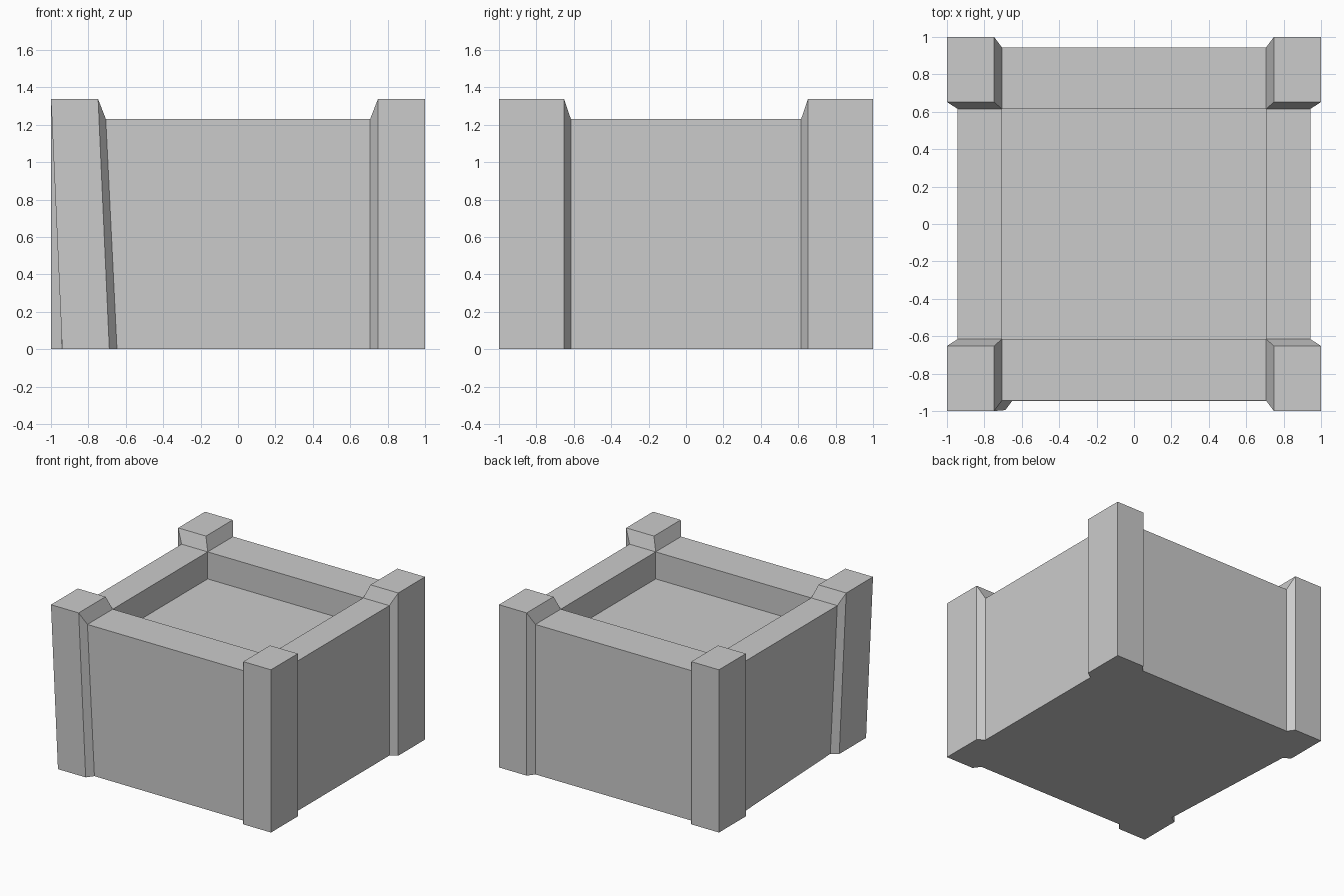
import bpy, bmesh

if "Cube" in bpy.data.objects:
    bpy.data.objects.remove(bpy.data.objects["Cube"])

TOP, RIM, FLOOR = 1.337, 1.232, 1.01
# One corner's plan outline (x, y, top height), counter-clockwise for +x +y
CORNER = [(0.944, 0.616, RIM), (1, 0.652, TOP), (1, 1, TOP),
          (0.748, 1, TOP), (0.707, 0.945, RIM)]
QUADS = [(1, 1), (-1, 1), (-1, -1), (1, -1)]


def make_object(name, bm):
    bmesh.ops.recalc_face_normals(bm, faces=bm.faces)
    mesh = bpy.data.meshes.new(name)
    bm.to_mesh(mesh)
    bm.free()
    obj = bpy.data.objects.new(name, mesh)
    bpy.context.collection.objects.link(obj)
    return obj


bm = bmesh.new()
bottom, top, rims, floor = [], [], [], []

# Corner posts with chamfered flanks and sloped inner shoulders
for sx, sy in QUADS:
    pts = CORNER if sx * sy > 0 else CORNER[::-1]
    # the front left post leans: its foot is shifted inward
    dx, dy = (0.06, 0.005) if (sx, sy) == (-1, -1) else (0, 0)
    bottom += [bm.verts.new((sx * x + dx, sy * y + dy, 0)) for x, y, z in pts]
    t = [bm.verts.new((sx * x, sy * y, z)) for x, y, z in pts]
    peak = bm.verts.new((sx * 0.748, sy * 0.652, TOP))
    rim = bm.verts.new((sx * 0.707, sy * 0.616, RIM))
    bm.faces.new((t[1], t[2], t[3], peak))
    bm.faces.new((t[0], t[1], peak, rim))
    bm.faces.new((t[3], t[4], rim, peak))
    top += t
    rims.append(rim)
    floor.append(bm.verts.new((sx * 0.707, sy * 0.616, FLOOR)))

# Outer side walls
n = len(top)
for i in range(n):
    j = (i + 1) % n
    bm.faces.new((bottom[i], bottom[j], top[j], top[i]))

# Wall tops and recess walls
for q in range(4):
    r = (q + 1) % 4
    bm.faces.new((top[q * 5 + 4], top[r * 5], rims[r], rims[q]))
    bm.faces.new((rims[q], rims[r], floor[r], floor[q]))

# Recessed floor and underside
bm.faces.new(floor)
bm.faces.new(bottom[::-1])
make_object("open_crate", bm)
